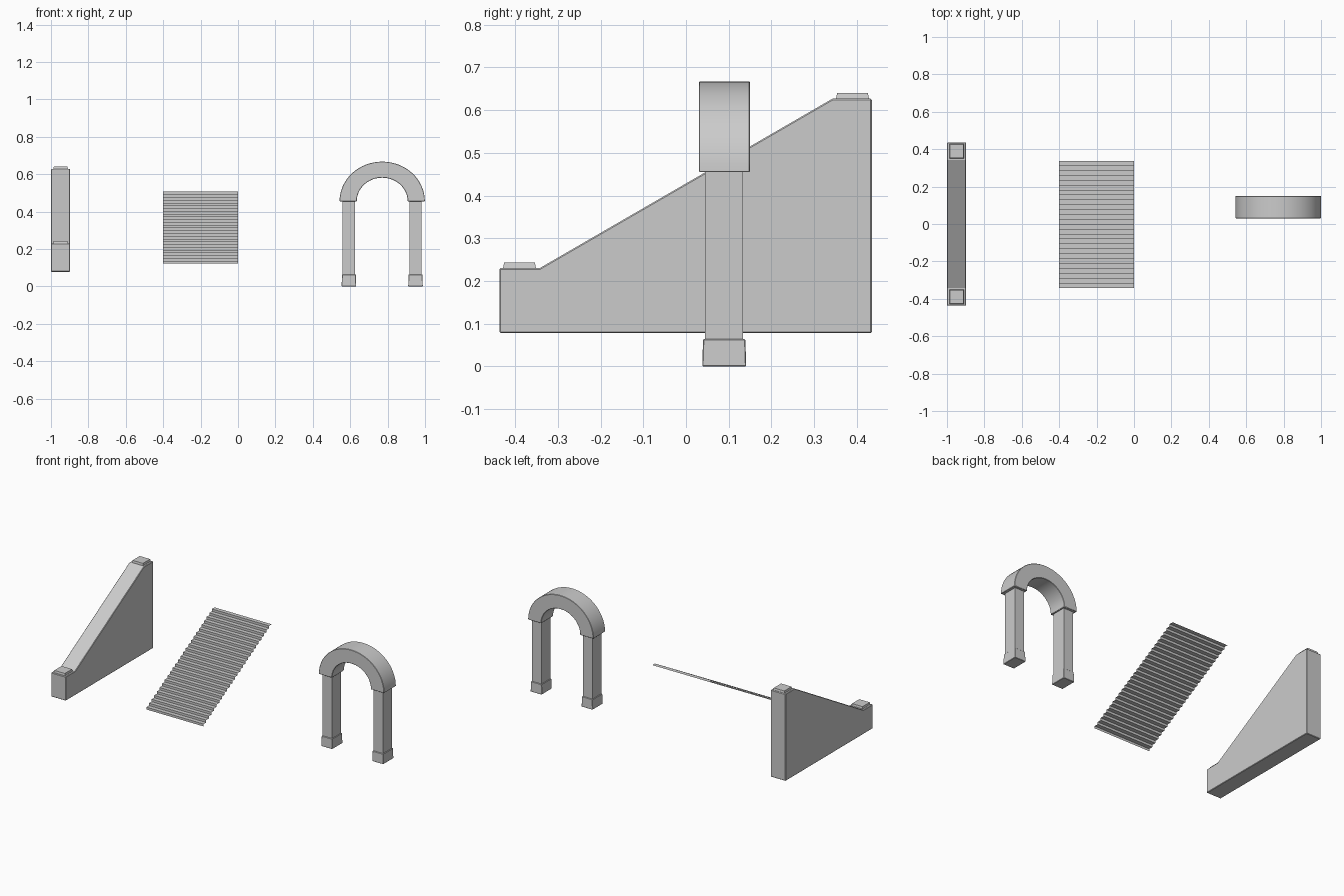
import bpy, bmesh, math

cube = bpy.data.objects.get("Cube")
if cube:
    bpy.data.objects.remove(cube, do_unlink=True)

# One stone colour
stone = bpy.data.materials.new("grey_stone")
stone.use_nodes = True
GREY = (0.6, 0.6, 0.6, 1)
stone.diffuse_color = GREY
stone.node_tree.nodes["Principled BSDF"].inputs["Base Color"].default_value = GREY


def finish(bm, name, bevel=0.0, solid=True):
    """Turn a bmesh into a named object with optional worn edges."""
    if solid:
        bmesh.ops.recalc_face_normals(bm, faces=bm.faces)
    mesh = bpy.data.meshes.new(name)
    bm.to_mesh(mesh)
    bm.free()
    mesh.materials.append(stone)
    ob = bpy.data.objects.new(name, mesh)
    bpy.context.collection.objects.link(ob)
    if bevel:
        mod = ob.modifiers.new("worn_edges", "BEVEL")
        mod.width = bevel
        mod.segments = 1
        mod.limit_method = "ANGLE"
        mod.angle_limit = math.radians(50)
    return ob


def extrude(profile, offset, name, bevel=0.0):
    """Extrude a closed 3D outline by an offset."""
    bm = bmesh.new()
    face = bm.faces.new([bm.verts.new(p) for p in profile])
    moved = bmesh.ops.extrude_face_region(bm, geom=[face])["geom"]
    verts = [v for v in moved if isinstance(v, bmesh.types.BMVert)]
    bmesh.ops.translate(bm, vec=offset, verts=verts)
    return finish(bm, name, bevel)


def block(name, x, y, z, taper=0.0, bevel=0.0):
    """Box between (min, max) ranges, narrowed at the top by taper."""
    bm = bmesh.new()
    bmesh.ops.create_cube(bm, size=1)
    for v in bm.verts:
        inset = taper if v.co.z > 0 else 0
        v.co = [r[0] + inset if c < 0 else r[1] - inset
                for c, r in zip(v.co, (x, y))] + [z[v.co.z > 0]]
    return finish(bm, name, bevel)


# Sloping side wall with a square cap at each end
outline = [(-0.437, 0.078), (0.435, 0.078), (0.435, 0.627),
           (0.343, 0.627), (-0.343, 0.23), (-0.437, 0.23)]
extrude([(-1, y, z) for y, z in outline], (0.103, 0, 0), "stair_wall", 0.003)
for name, y, z in (("front_cap", -0.39, 0.228), ("back_cap", 0.39, 0.625)):
    block(name, (-0.988, -0.909), (y - 0.039, y + 0.039), (z, z + 0.015), 0.003)

# Flight of steps as a thin folded sheet
STEPS = 26
RUN, RISE = 0.68 / STEPS, 0.385 / STEPS
path = [(-0.343, 0.121)]
for i in range(STEPS):
    y, z = path[-1]
    path += [(y, z + RISE), (y + RUN, z + RISE)]
bm = bmesh.new()
rows = [[bm.verts.new((x, y, z)) for x in (-0.4, 0)] for y, z in path]
for a, b in zip(rows, rows[1:]):
    bm.faces.new((a[0], a[1], b[1], b[0]))
finish(bm, "steps", solid=False)

# Rounded arch
CX, SPRING, SEG = 0.771, 0.455, 32


def arc(rx, rz):
    angles = [math.pi * i / SEG for i in range(SEG + 1)]
    return [(CX + rx * math.cos(a), 0.03, SPRING + rz * math.sin(a)) for a in angles]


arch = extrude(arc(0.228, 0.212) + arc(0.136, 0.126)[::-1], (0, 0.12, 0), "arch", 0.002)
bpy.context.view_layer.objects.active = arch
arch.select_set(True)
bpy.ops.object.shade_smooth_by_angle(angle=math.radians(30))
arch.select_set(False)

# Square pillars and their feet
for side, sign in (("left", 1), ("right", -1)):
    x = CX + sign * 0.178
    block(side + "_pillar", (x - 0.033, x + 0.033), (0.045, 0.134), (0.06, 0.457))
    block(side + "_foot", (x - 0.039, x + 0.039), (0.038, 0.141), (0, 0.064), 0.002, 0.002)
